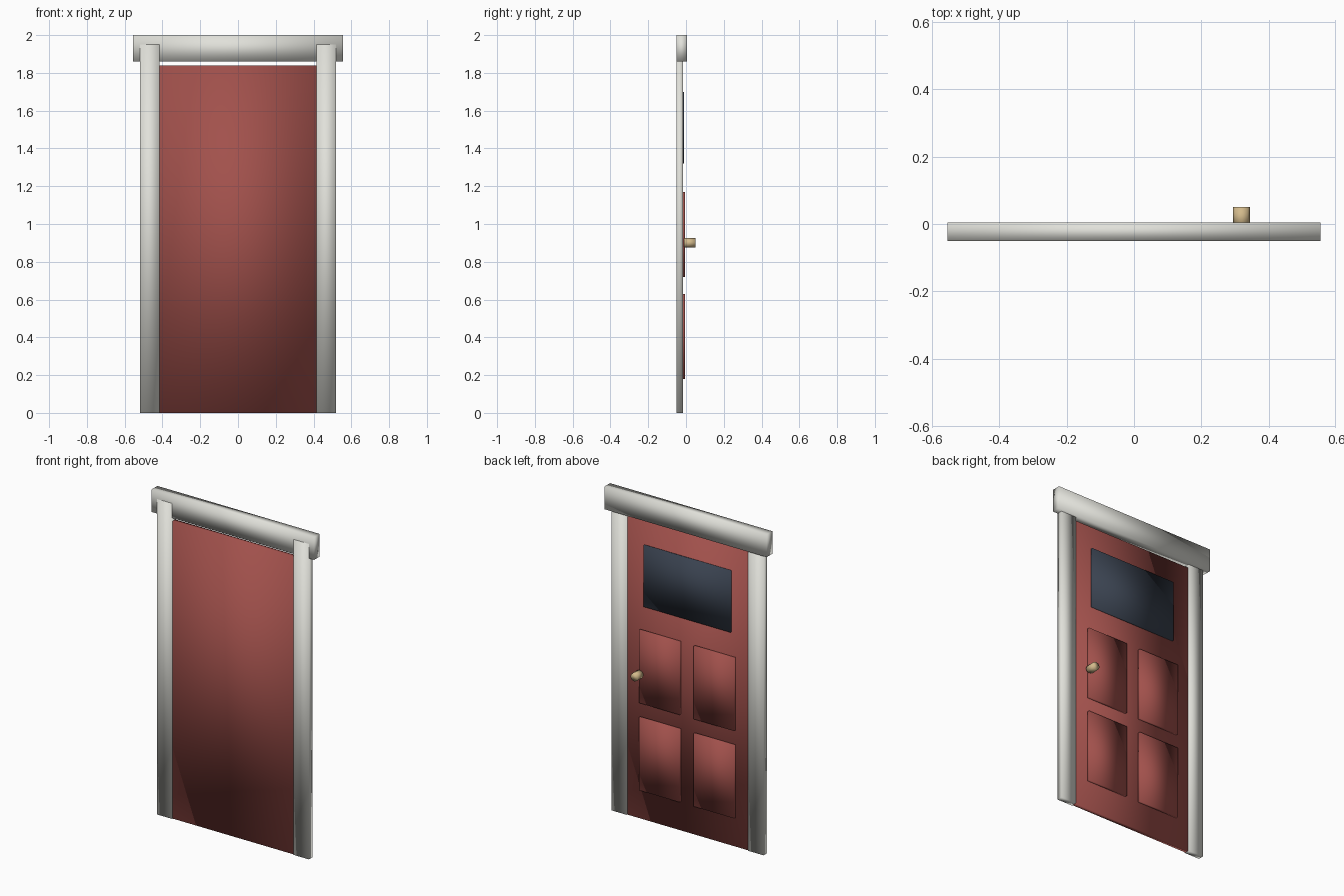
import bpy
import math

cube = bpy.data.objects.get("Cube")
if cube:
    bpy.data.objects.remove(cube, do_unlink=True)


def material(name, colour):
    m = bpy.data.materials.new(name)
    m.use_nodes = True
    rgba = (*colour, 1)
    m.diffuse_color = rgba
    m.node_tree.nodes["Principled BSDF"].inputs["Base Color"].default_value = rgba
    return m


trim = material("off_white_trim", (0.75, 0.75, 0.70))
red = material("brick_red_paint", (0.36, 0.082, 0.072))
glass = material("dark_blue_glass", (0.042, 0.055, 0.08))
brass = material("pale_brass", (0.65, 0.49, 0.26))


def finish(name, mat):
    ob = bpy.context.object
    ob.name = ob.data.name = name
    ob.data.materials.append(mat)
    bpy.ops.object.transform_apply(location=False, rotation=True, scale=True)
    # soft shading runs over every edge
    bpy.ops.object.shade_smooth()
    return ob


def box(name, xs, ys, zs, mat):
    spans = (xs, ys, zs)
    bpy.ops.mesh.primitive_cube_add(size=1, location=[(a + b) / 2 for a, b in spans])
    bpy.context.object.scale = [b - a for a, b in spans]
    return finish(name, mat)


# Door slab and window
box("door_slab", (-0.415, 0.415), (-0.045, -0.02), (0, 1.84), red)
box("window_pane", (-0.298, 0.298), (-0.025, -0.01), (1.32, 1.70), glass)

# Mirrored posts and raised panels
for side, s in (("left", 1), ("right", -1)):
    def span(a, b):
        return tuple(sorted((s * a, s * b)))
    box(f"{side}_post", span(0.415, 0.52), (-0.0505, -0.015), (0, 1.95), trim)
    for level, zs in (("lower", (0.18, 0.63)), ("upper", (0.72, 1.17))):
        box(f"{side}_{level}_panel", span(0.048, 0.326), (-0.025, -0.005), zs, red)

# Lintel across the top
box("lintel", (-0.555, 0.555), (-0.05, 0.005), (1.86, 2.0), trim)

# Round knob on the back face
bpy.ops.mesh.primitive_cylinder_add(vertices=8, radius=0.025, depth=0.06,
                                    location=(0.32, 0.02, 0.9),
                                    rotation=(math.pi / 2, 0, 0))
finish("door_knob", brass)
